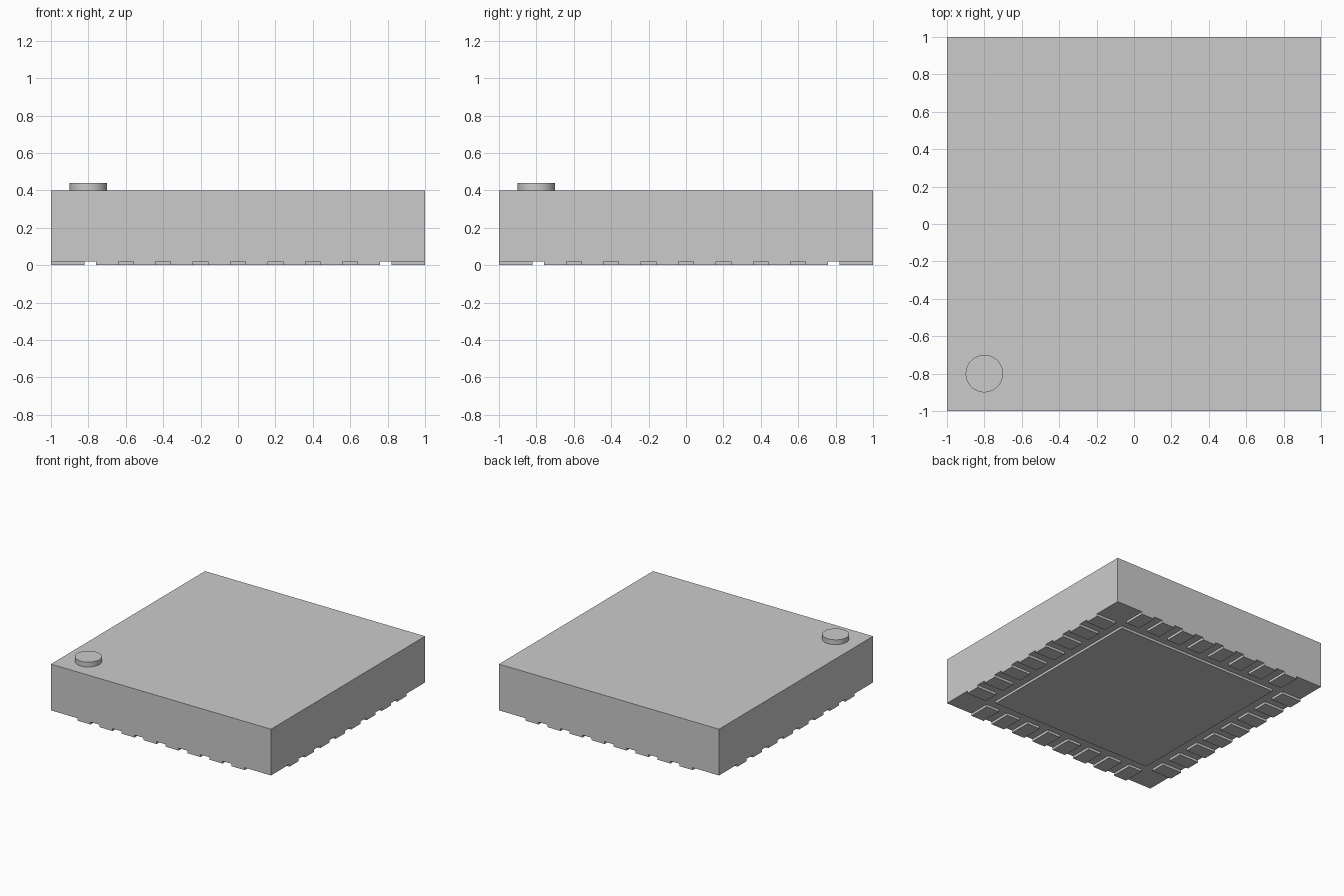
import bpy
import math

if "Cube" in bpy.data.objects:
    bpy.data.objects.remove(bpy.data.objects["Cube"])

BASE = 0.02      # underside of the package body
TOP = 0.40       # top of the package body
PITCH = 0.20     # spacing of the edge contacts
PAD_W, PAD_L = 0.12, 0.18


def box(name, x, y, z0, z1, sx, sy):
    bpy.ops.mesh.primitive_cube_add(size=1, location=(x, y, (z0 + z1) / 2))
    ob = bpy.context.object
    ob.name = name
    ob.scale = (sx, sy, z1 - z0)
    bpy.ops.object.transform_apply(location=False, rotation=False, scale=True)
    return ob


# Square package body
box("package_body", 0, 0, BASE, TOP, 2, 2)

# Large central pad on the underside
box("center_pad", 0, 0, 0, BASE, 1.48, 1.48)

# Eight flush contacts along each of the four edges
edge = 1 - PAD_L / 2
for i in range(8):
    t = (i - 3.5) * PITCH
    for side, s in (("front", -1), ("back", 1)):
        box(f"{side}_contact_{i + 1}", t, s * edge, 0, BASE, PAD_W, PAD_L)
    for side, s in (("left", -1), ("right", 1)):
        box(f"{side}_contact_{i + 1}", s * edge, t, 0, BASE, PAD_L, PAD_W)

# Round orientation marker on the top, near the front left corner
bpy.ops.mesh.primitive_cylinder_add(vertices=64, radius=0.1, depth=0.04,
                                    location=(-0.8, -0.8, TOP + 0.02))
bpy.context.object.name = "orientation_marker"
bpy.ops.object.shade_smooth_by_angle(angle=math.radians(30))
